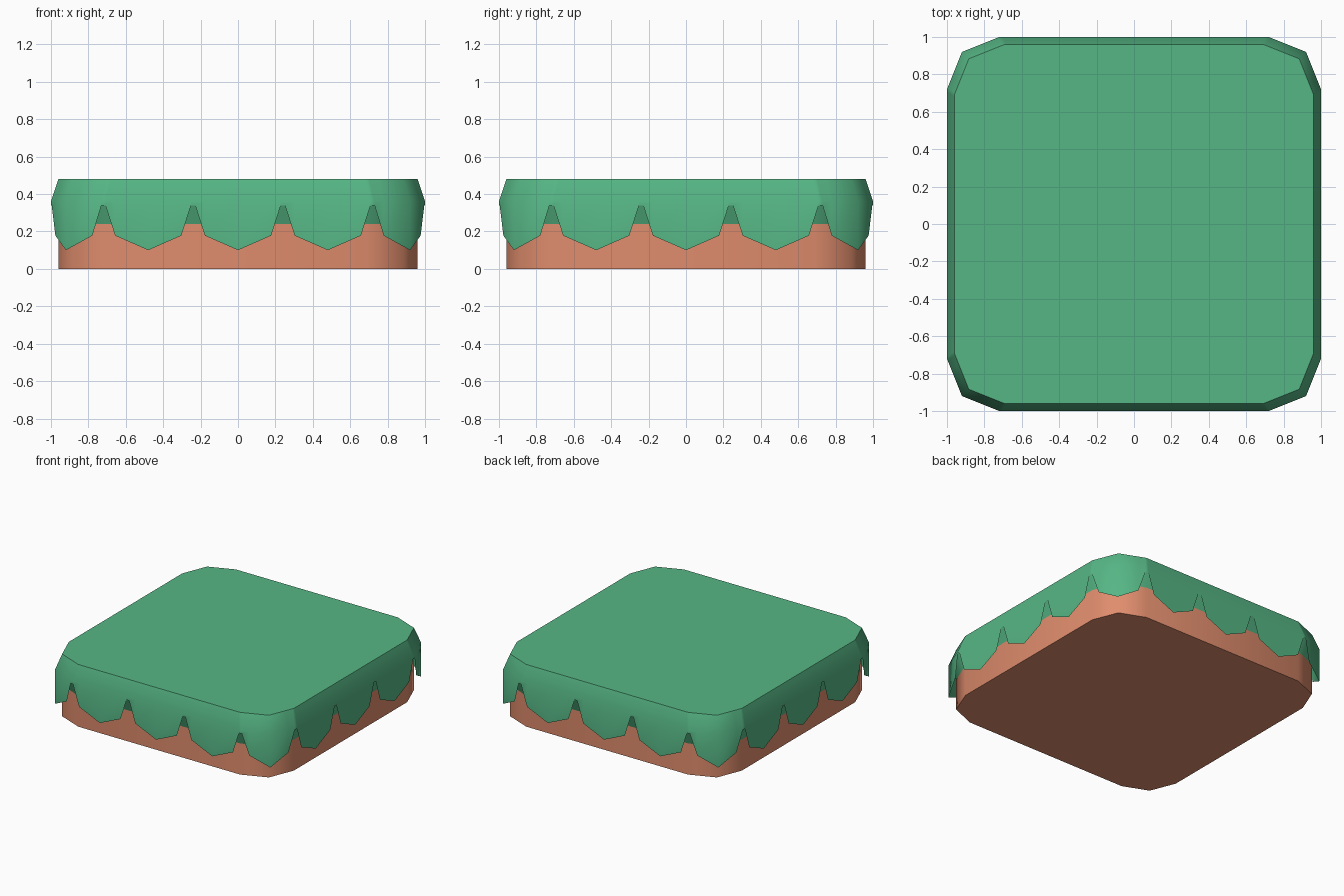
import bpy, math

if "Cube" in bpy.data.objects:
    bpy.data.objects.remove(bpy.data.objects["Cube"])

def material(name, rgb):
    m = bpy.data.materials.new(name)
    lin = [((c / 255 + 0.055) / 1.055) ** 2.4 for c in rgb]
    m.diffuse_color = (*lin, 1)
    m.use_nodes = True
    m.node_tree.nodes["Principled BSDF"].inputs["Base Color"].default_value = m.diffuse_color
    return m

GREEN = material("grass green", (86, 182, 133))
BROWN = material("dirt brown", (224, 141, 109))

def around(side):
    """Repeat one side's (x, y, z) points on all four sides, counterclockwise."""
    pts, ring = list(side), []
    for _ in range(4):
        ring += pts
        pts = [(-y, x, z) for x, y, z in pts]
    return ring

def loft(name, rings, mat, cap_bottom=False, cap_top=False):
    """Skin a stack of equal-length rings, lowest ring first."""
    n = len(rings[0])
    verts = [p for r in rings for p in r]
    faces = [(k * n + i, k * n + (i + 1) % n, (k + 1) * n + (i + 1) % n, (k + 1) * n + i)
             for k in range(len(rings) - 1) for i in range(n)]
    if cap_bottom:
        faces.append(tuple(reversed(range(n))))
    if cap_top:
        faces.append(tuple(range((len(rings) - 1) * n, len(rings) * n)))
    me = bpy.data.meshes.new(name)
    me.from_pydata(verts, [], faces)
    me.materials.append(mat)
    ob = bpy.data.objects.new(name, me)
    bpy.context.collection.objects.link(ob)
    bpy.context.view_layer.objects.active = ob
    ob.select_set(True)
    bpy.ops.object.shade_smooth_by_angle(angle=math.radians(50))
    ob.select_set(False)
    return ob

def level(ring, scale, z):
    return [(x * scale, y * scale, z) for x, y, _ in ring]

# Outline of the block: square with two-step corners
outline = around([(-0.92, -0.92, 0), (-0.72, -1, 0), (0.72, -1, 0)])

# Dirt base
loft("dirt_block", [level(outline, 0.96, 0), level(outline, 0.96, 0.24)],
     BROWN, cap_bottom=True)

# Sloping underside of the grass, seen through the gaps
loft("grass_underside", [level(outline, 0.96, 0.24), level(outline, 1, 0.36)], GREEN)

# Hanging fringe: half of one side, from middle tip to corner tip
half = [(0, -1, 0.10)]
for gap, tip in ((0.24, 0.48), (0.72, None)):
    half += [(gap - 0.063, -1, 0.178), (gap - 0.011, -1, 0.34)]
    if tip:
        half += [(gap + 0.011, -1, 0.34), (gap + 0.063, -1, 0.178), (tip, -1, 0.10)]
half += [(0.72, -1, 0.34), (0.73, -0.996, 0.34), (0.779, -0.9764, 0.178)]
side = [(-0.92, -0.92, 0.10)] + [(-x, y, z) for x, y, z in reversed(half[1:])] + half
fringe = around(side)

# Grass top, bevel and thin fringe as one skin
loft("grass_cap", [fringe, level(fringe, 1, 0.36), level(fringe, 0.96, 0.48)],
     GREEN, cap_top=True)
